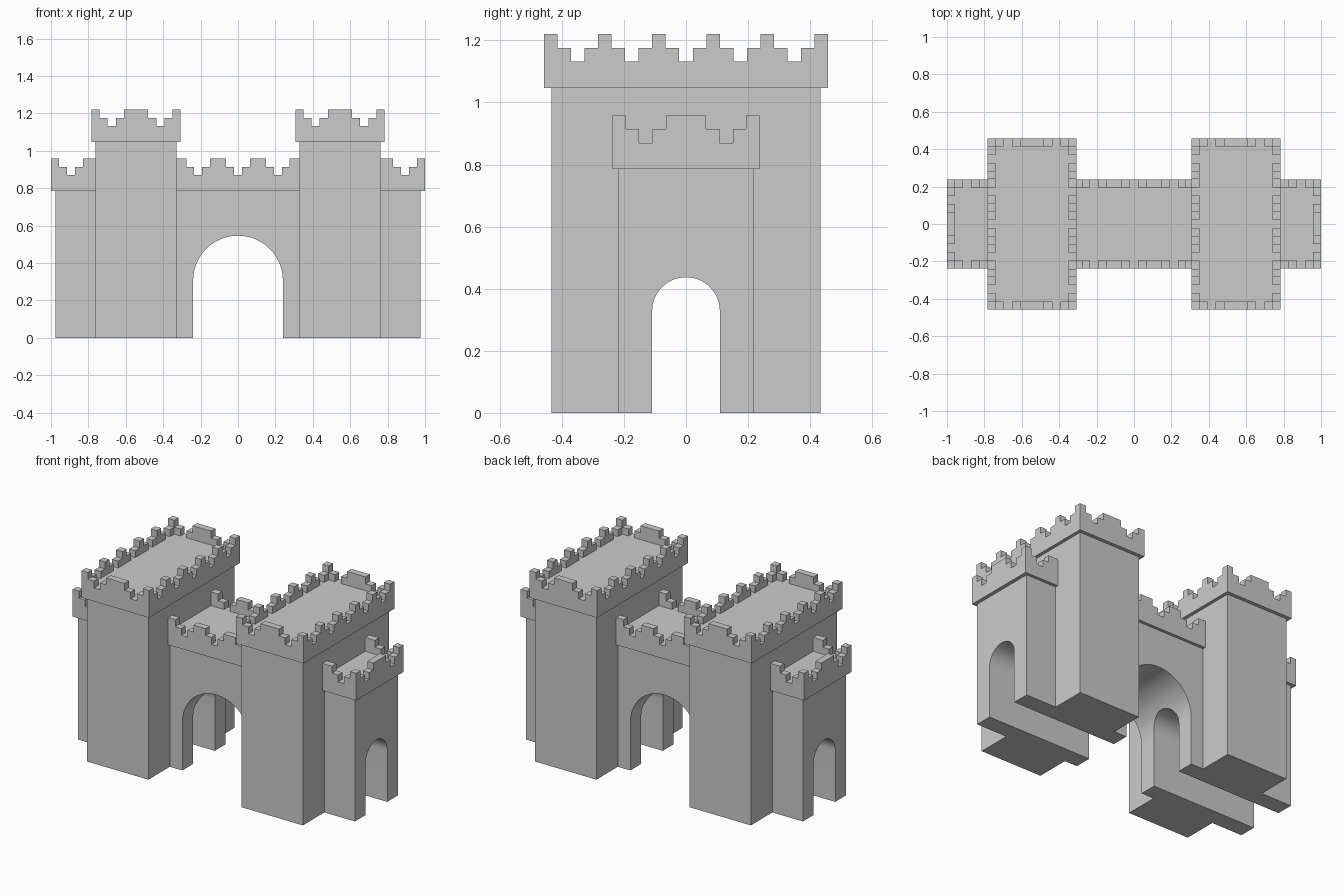
import bpy, bmesh, math

if "Cube" in bpy.data.objects:
    bpy.data.objects.remove(bpy.data.objects["Cube"])


def finish(bm, name):
    bmesh.ops.remove_doubles(bm, verts=bm.verts, dist=1e-5)
    bmesh.ops.recalc_face_normals(bm, faces=bm.faces)
    bmesh.ops.dissolve_limit(bm, angle_limit=0.01, verts=bm.verts, edges=bm.edges)
    me = bpy.data.meshes.new(name)
    bm.to_mesh(me)
    bm.free()
    ob = bpy.data.objects.new(name, me)
    bpy.context.collection.objects.link(ob)
    return ob


def box(name, x0, x1, y, z0, z1):
    bm = bmesh.new()
    bmesh.ops.create_cube(bm, size=1)
    for v in bm.verts:
        v.co = (x1 if v.co.x > 0 else x0, y * (1 if v.co.y > 0 else -1),
                z1 if v.co.z > 0 else z0)
    return finish(bm, name)


def battlement(name, cx, hx, hy, z, px, py):
    """Roof slab with stepped merlons; px / py give the step height of each rim cell."""
    nx, ny = len(px), len(py)
    zs = (z, z + 0.085, z + 0.129, z + 0.173)

    def height(i, j):
        if not (0 <= i < nx and 0 <= j < ny):
            return 0
        h = 0
        if j in (0, ny - 1):
            h = int(px[i])
        if i in (0, nx - 1):
            h = max(h, int(py[j]))
        return h + 1

    def solid(i, j, k):
        return 0 <= k < height(i, j)

    bm = bmesh.new()
    for i in range(nx):
        for j in range(ny):
            for k in range(height(i, j)):
                for axis in range(3):
                    for side in (0, 1):
                        n = [i, j, k]
                        n[axis] += 2 * side - 1
                        if solid(*n):
                            continue
                        quad = []
                        for a, b in ((0, 0), (1, 0), (1, 1), (0, 1)):
                            c = [i, j, k]
                            c[axis] += side
                            c[(axis + 1) % 3] += a
                            c[(axis + 2) % 3] += b
                            quad.append(bm.verts.new((cx - hx + 2 * hx * c[0] / nx,
                                                      -hy + 2 * hy * c[1] / ny, zs[c[2]])))
                        bm.faces.new(quad)
    return finish(bm, name)


def arch(name, r, spring, half_len, along_x):
    """Round-topped tunnel solid."""
    pts = [(r, -0.1)] + [(r * math.cos(math.pi * t / 32), spring + r * math.sin(math.pi * t / 32))
                         for t in range(33)] + [(-r, -0.1)]
    bm = bmesh.new()
    f = bm.faces.new([bm.verts.new((-half_len, u, w) if along_x else (u, -half_len, w))
                      for u, w in pts])
    ext = bmesh.ops.extrude_face_region(bm, geom=[f])["geom"]
    bmesh.ops.translate(bm, verts=[e for e in ext if isinstance(e, bmesh.types.BMVert)],
                        vec=(2 * half_len, 0, 0) if along_x else (0, 2 * half_len, 0))
    return finish(bm, name)


def combine(target, other, op):
    m = target.modifiers.new("bool", 'BOOLEAN')
    m.operation, m.solver, m.object = op, 'EXACT', other
    bpy.context.view_layer.objects.active = target
    bpy.ops.object.modifier_apply(modifier=m.name)
    bpy.data.objects.remove(other)


# Long gate wall with its battlement
gate = box("castle_gate", -0.977, 0.977, 0.218, 0, 0.83)
half = "2101" + "2" * 13 + "101221"
combine(gate, battlement("wall_battlement", 0, 1.0, 0.237, 0.785,
                         half + "0" + half[::-1], "21012221012"), 'UNION')

# Two tall towers with battlements
for s in (-1, 1):
    xs = sorted((s * 0.328, s * 0.762))
    combine(gate, box("tower", xs[0], xs[1], 0.434, 0, 1.09), 'UNION')
    combine(gate, battlement("tower_battlement", s * 0.545, 0.238, 0.457, 1.047,
                             "21012221012", "2101" * 5 + "2"), 'UNION')

# Main gateway and the lengthwise passage
combine(gate, arch("gateway", 0.24, 0.306, 0.4, False), 'DIFFERENCE')
combine(gate, arch("passage", 0.109, 0.328, 1.2, True), 'DIFFERENCE')

# Smooth only the arch vaults
bpy.ops.object.select_all(action='DESELECT')
gate.select_set(True)
bpy.context.view_layer.objects.active = gate
bpy.ops.object.shade_smooth_by_angle(angle=math.radians(30))
